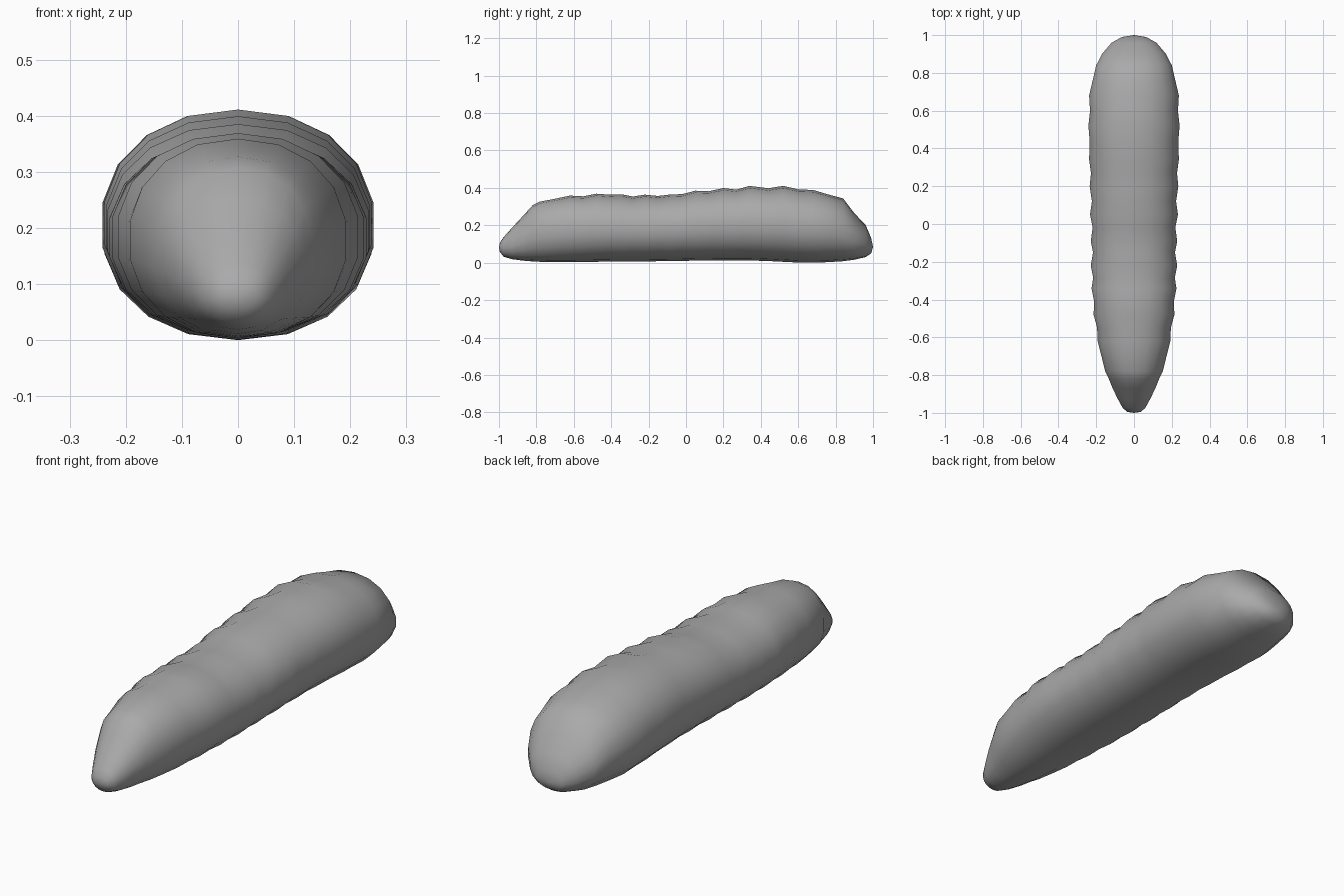
import bpy, bmesh, math

SIDES = 18

# Body stations: y, half width, underside z, top z
stations = [
    (-0.995, 0.035, 0.06, 0.11), (-0.975, 0.06, 0.035, 0.14),
    (-0.93, 0.085, 0.022, 0.19), (-0.87, 0.115, 0.014, 0.255),
    (-0.82, 0.135, 0.01, 0.31), (-0.78, 0.155, 0.008, 0.33),
    (-0.71, 0.172, 0.006, 0.343), (-0.62, 0.195, 0.006, 0.362),
    (-0.55, 0.198, 0.007, 0.358), (-0.48, 0.217, 0.008, 0.372),
    (-0.41, 0.214, 0.009, 0.367), (-0.34, 0.228, 0.009, 0.368),
    (-0.285, 0.219, 0.010, 0.357), (-0.22, 0.232, 0.010, 0.367),
    (-0.15, 0.220, 0.011, 0.360), (-0.09, 0.232, 0.012, 0.367),
    (-0.02, 0.222, 0.013, 0.370), (0.05, 0.236, 0.014, 0.388),
    (0.12, 0.226, 0.015, 0.385), (0.20, 0.238, 0.016, 0.402),
    (0.27, 0.231, 0.016, 0.394), (0.34, 0.241, 0.015, 0.414),
    (0.44, 0.238, 0.012, 0.401), (0.52, 0.245, 0.008, 0.414),
    (0.60, 0.236, 0.004, 0.395), (0.68, 0.241, 0.003, 0.392),
    (0.76, 0.222, 0.006, 0.368), (0.84, 0.203, 0.011, 0.347),
    (0.90, 0.172, 0.019, 0.268), (0.96, 0.120, 0.033, 0.205),
    (0.99, 0.065, 0.053, 0.135),
]


def section(y, half_width, low, high):
    """Rounded cross-section, a little squarer than an ellipse."""
    mid = low + (high - low) * 0.49
    points = []
    for i in range(SIDES):
        a = 2 * math.pi * (i + 0.5) / SIDES
        c, s = math.cos(a), math.sin(a)
        x = half_width * math.copysign(abs(c) ** 0.93, c)
        rise = (high - mid) if s > 0 else (mid - low)
        points.append((x, y, mid + rise * math.copysign(abs(s) ** 0.93, s)))
    return points


# Segmented body lofted along y
bm = bmesh.new()
rings = [[bm.verts.new(p) for p in section(*st)] for st in stations]
for a, b in zip(rings, rings[1:]):
    for i in range(SIDES):
        j = (i + 1) % SIDES
        bm.faces.new((a[i], a[j], b[j], b[i]))

# Blunt ends
for ring, y, z in ((rings[0], -1.0, 0.083), (rings[-1], 1.0, 0.088)):
    tip = bm.verts.new((0, y, z))
    for i in range(SIDES):
        bm.faces.new((ring[i], ring[(i + 1) % SIDES], tip))
bmesh.ops.recalc_face_normals(bm, faces=bm.faces)
bm.verts.ensure_lookup_table()
lowest = min(v.co.z for v in bm.verts)
bmesh.ops.translate(bm, verts=bm.verts, vec=(0, 0, -lowest))
for f in bm.faces:
    f.smooth = True

mesh = bpy.data.meshes.new("grub_body")
bm.to_mesh(mesh)
bm.free()
body = bpy.data.objects.new("grub_body", mesh)
bpy.context.collection.objects.link(body)

grey = bpy.data.materials.new("plain grey")
grey.diffuse_color = (0.4, 0.4, 0.4, 1)
mesh.materials.append(grey)
